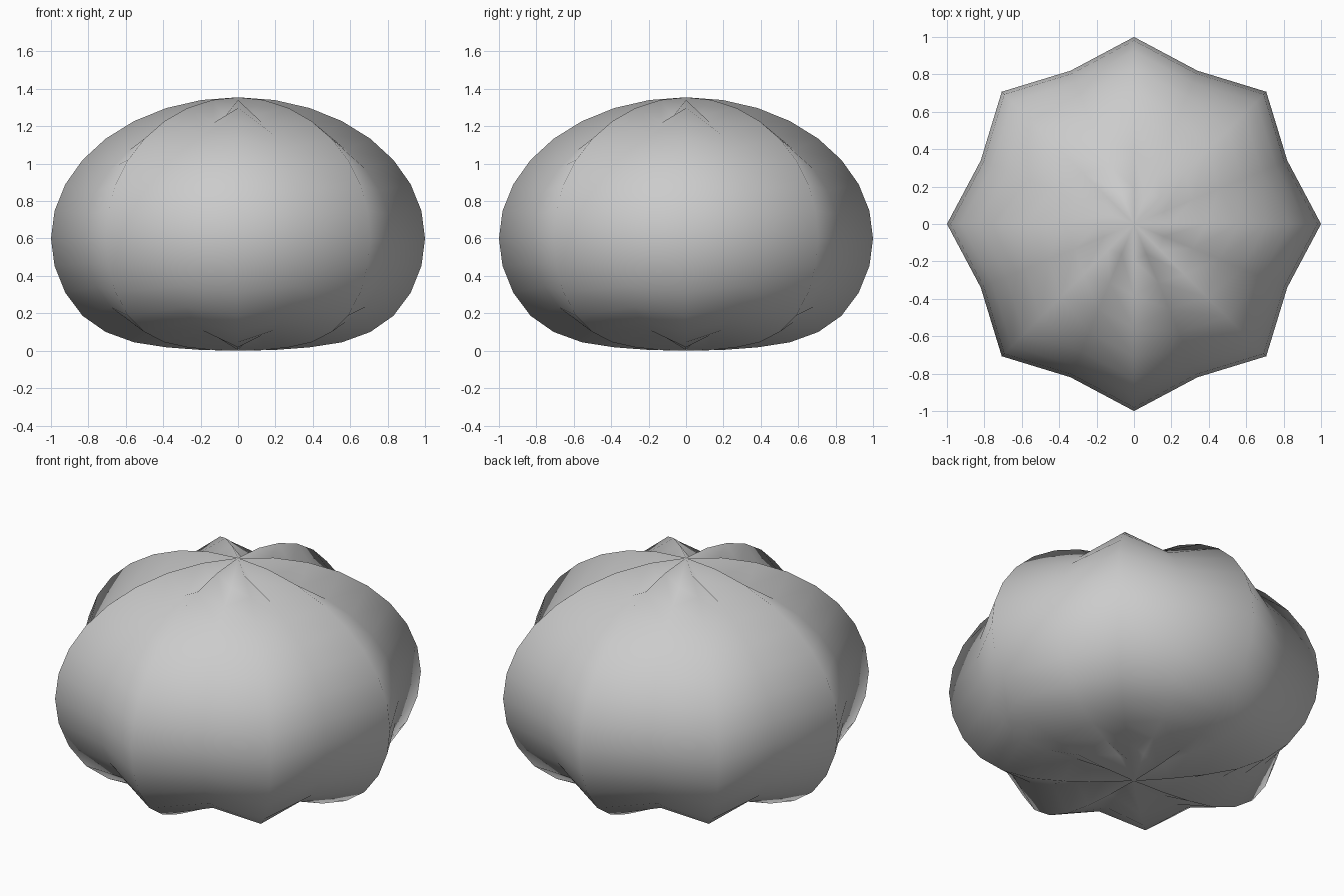
import bpy, bmesh, math

if "Cube" in bpy.data.objects:
    bpy.data.objects.remove(bpy.data.objects["Cube"])

RIBS = 8
SEGS = RIBS * 2
MID_Z = 0.6
GROOVE = 0.887  # groove rings shrink toward the body centre

# Rib profile (radius, height) from top to bottom, flattened underneath
heights_low = [0.453, 0.311, 0.187, 0.10, 0.045, 0.018, 0.004]
profile = []
for k in range(1, 16):
    t = math.pi * k / 16
    z = MID_Z + 0.755 * math.cos(t) if k <= 8 else heights_low[k - 9]
    profile.append((math.sin(t), z))

# Ribbed body: alternating ridge and groove columns
bm = bmesh.new()
top = bm.verts.new((0, 0, 1.355))
bottom = bm.verts.new((0, 0, 0))
rings = []
for r, z in profile:
    ring = []
    for i in range(SEGS):
        a = 2 * math.pi * i / SEGS
        s = GROOVE if i % 2 else 1.0
        ring.append(bm.verts.new((r * s * math.cos(a), r * s * math.sin(a),
                                  MID_Z + (z - MID_Z) * s)))
    rings.append(ring)

for i in range(SEGS):
    j = (i + 1) % SEGS
    bm.faces.new((top, rings[0][i], rings[0][j]))
    bm.faces.new((bottom, rings[-1][j], rings[-1][i]))
    for upper, lower in zip(rings, rings[1:]):
        bm.faces.new((upper[i], lower[i], lower[j], upper[j]))

bmesh.ops.recalc_face_normals(bm, faces=bm.faces)
for f in bm.faces:
    f.smooth = True

mesh = bpy.data.meshes.new("ribbed_body")
bm.to_mesh(mesh)
bm.free()
body = bpy.data.objects.new("ribbed_body", mesh)
bpy.context.collection.objects.link(body)
